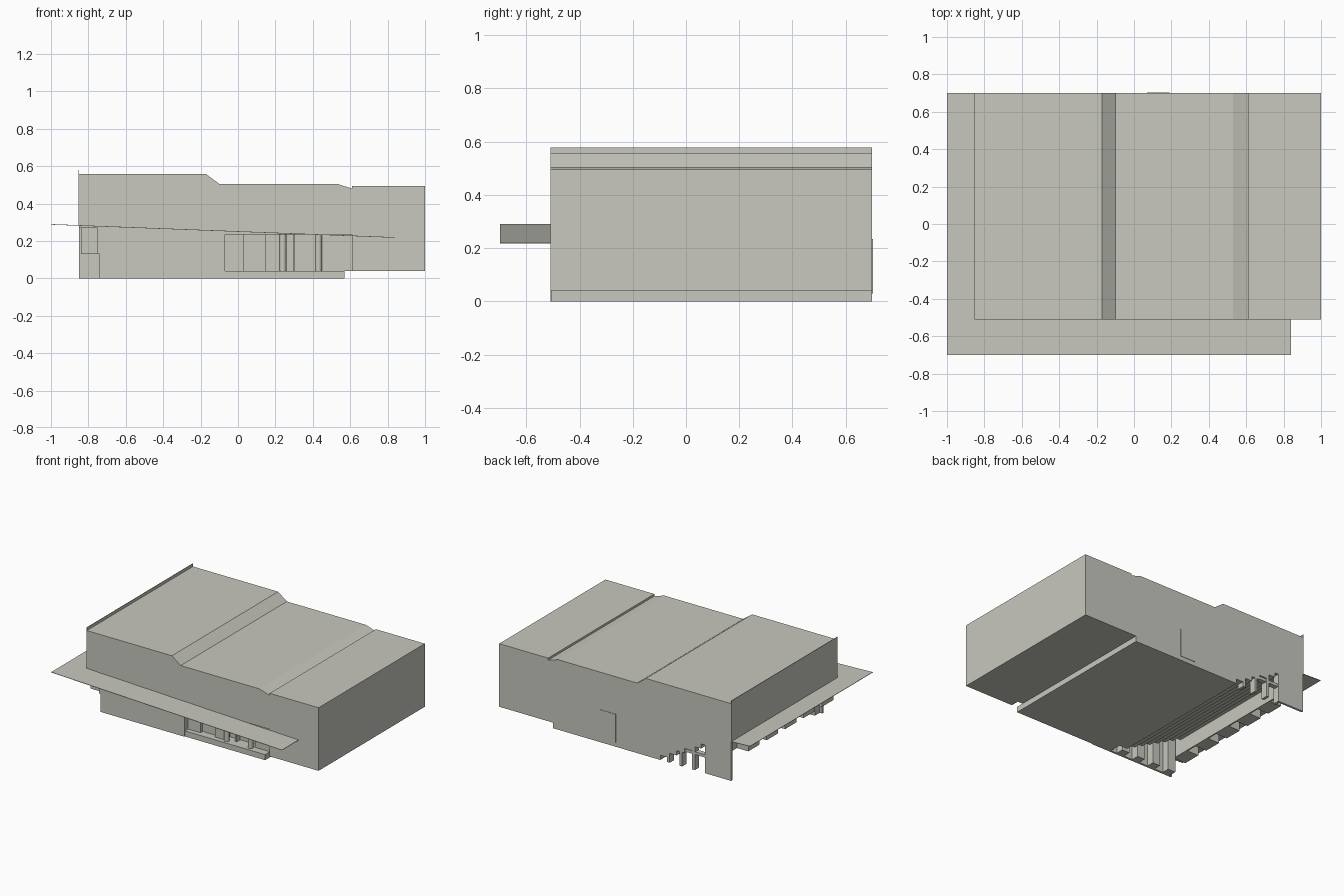
import bpy, bmesh

if "Cube" in bpy.data.objects:
    bpy.data.objects.remove(bpy.data.objects["Cube"])

# one warm concrete grey
mat = bpy.data.materials.new("warm_grey")
mat.diffuse_color = (0.58, 0.58, 0.52, 1)
mat.use_nodes = True
mat.node_tree.nodes["Principled BSDF"].inputs["Base Color"].default_value = mat.diffuse_color


def finish(name, bm):
    bmesh.ops.recalc_face_normals(bm, faces=bm.faces)
    me = bpy.data.meshes.new(name)
    bm.to_mesh(me)
    bm.free()
    me.materials.append(mat)
    ob = bpy.data.objects.new(name, me)
    bpy.context.collection.objects.link(ob)
    return ob


def prism(name, profile, y0, y1):
    """Extrude an x-z outline from y0 to y1."""
    bm = bmesh.new()
    f = bm.faces.new([bm.verts.new((x, y0, z)) for x, z in profile])
    ext = bmesh.ops.extrude_face_region(bm, geom=[f])["geom"]
    vs = [v for v in ext if isinstance(v, bmesh.types.BMVert)]
    bmesh.ops.translate(bm, verts=vs, vec=(0, y1 - y0, 0))
    return finish(name, bm)


def box(name, x0, x1, y0, y1, z0, z1):
    return prism(name, [(x0, z0), (x1, z0), (x1, z1), (x0, z1)], y0, y1)


def column(name, x, y, r, z0, z1):
    bm = bmesh.new()
    bmesh.ops.create_cone(bm, cap_ends=True, segments=20, radius1=r, radius2=r, depth=z1 - z0)
    bmesh.ops.translate(bm, verts=bm.verts, vec=(x, y, (z0 + z1) / 2))
    ob = finish(name, bm)
    for p in ob.data.polygons:
        p.use_smooth = abs(p.normal.z) < 0.5


# stepped roof outline, left to right
roof = [(1.0, 0.495), (0.61, 0.495), (0.61, 0.48), (0.53, 0.505),
        (-0.10, 0.505), (-0.17, 0.557), (-0.85, 0.557)]

# raked auditorium underside, rising to the left
steps = 8
rake = [(-0.22, 0.0)]
for i in range(steps):
    x = -0.22 - 0.52 * (i + 1) / steps
    z = 0.27 * i / steps
    rake += [(x, z), (x, z + 0.27 / steps)]
rake = rake[1:]

# main hall behind the entrance, raked underside included
hall = [(-0.85, 0.27)] + rake[::-1] + [(0.57, 0.0), (0.57, 0.04), (1.0, 0.04)] + roof
prism("main_hall", hall, -0.41, 0.70)

# front strip of the upper storey with the entrance recess left open
front = [(-0.85, 0.27), (-0.07, 0.27), (-0.07, 0.235), (0.61, 0.235),
         (0.61, 0.04), (1.0, 0.04)] + roof
prism("front_upper_storey", front, -0.51, -0.41)

# lower front wall, its piers and the entrance floor
box("lower_front_wall", -0.74, -0.07, -0.51, -0.495, 0, 0.27)
for i in range(4):
    x = -0.72 + i * 0.13
    box("wall_pier", x, x + 0.06, -0.495, -0.44, 0.0, 0.24)
box("entrance_side_wall", -0.09, -0.07, -0.51, -0.41, 0, 0.235)
box("entrance_floor", -0.22, 0.57, -0.505, -0.41, 0, 0.04)

# entrance panels, stepping back in turn, and rounded columns
for x0, x1, y in [(-0.07, 0.03, -0.47), (0.03, 0.145, -0.445),
                  (0.145, 0.225, -0.47), (0.45, 0.61, -0.45)]:
    box("entrance_panel", x0, x1, y, -0.41, 0.04, 0.235)
for x in (0.24, 0.43):
    column("entrance_column", x, -0.47, 0.018, 0.04, 0.235)
box("door_post", 0.293, 0.305, -0.45, -0.41, 0.04, 0.235)

# row of hanging bays along the left side
for i in range(5):
    y = -0.48 + i * 0.21
    box("side_bay", -0.84, -0.74, y, y + 0.13, 0.13, 0.275)
box("side_wall_band", -0.75, -0.74, -0.51, 0.69, 0.13, 0.275)

# back wall panel, window lattice and door
box("back_corner_panel", -0.85, -0.66, 0.685, 0.70, 0, 0.27)
for i in range(5):
    x = -0.24 - i * 0.1
    box("window_post", x - 0.02, x, 0.65, 0.70, 0, 0.26)
for z in (0.11, 0.22):
    box("window_rail", -0.66, -0.24, 0.66, 0.695, z, z + 0.02)
box("back_door", 0.07, 0.19, 0.69, 0.703, 0.03, 0.235)

# thin parapet along the left edge
box("left_parapet", -0.853, -0.849, -0.51, 0.70, 0.28, 0.578)


# thin sloping canopy wrapping the front and left side
def canopy(name, x0, x1, y0, y1):
    h = lambda x: 0.29 - 0.07 * (x + 1) / 1.84
    t = 0.003
    prism(name, [(x0, h(x0) - t), (x1, h(x1) - t), (x1, h(x1)), (x0, h(x0))], y0, y1)


canopy("front_canopy", -1.0, 0.84, -0.70, -0.51)
canopy("left_canopy", -1.0, -0.85, -0.51, 0.70)
